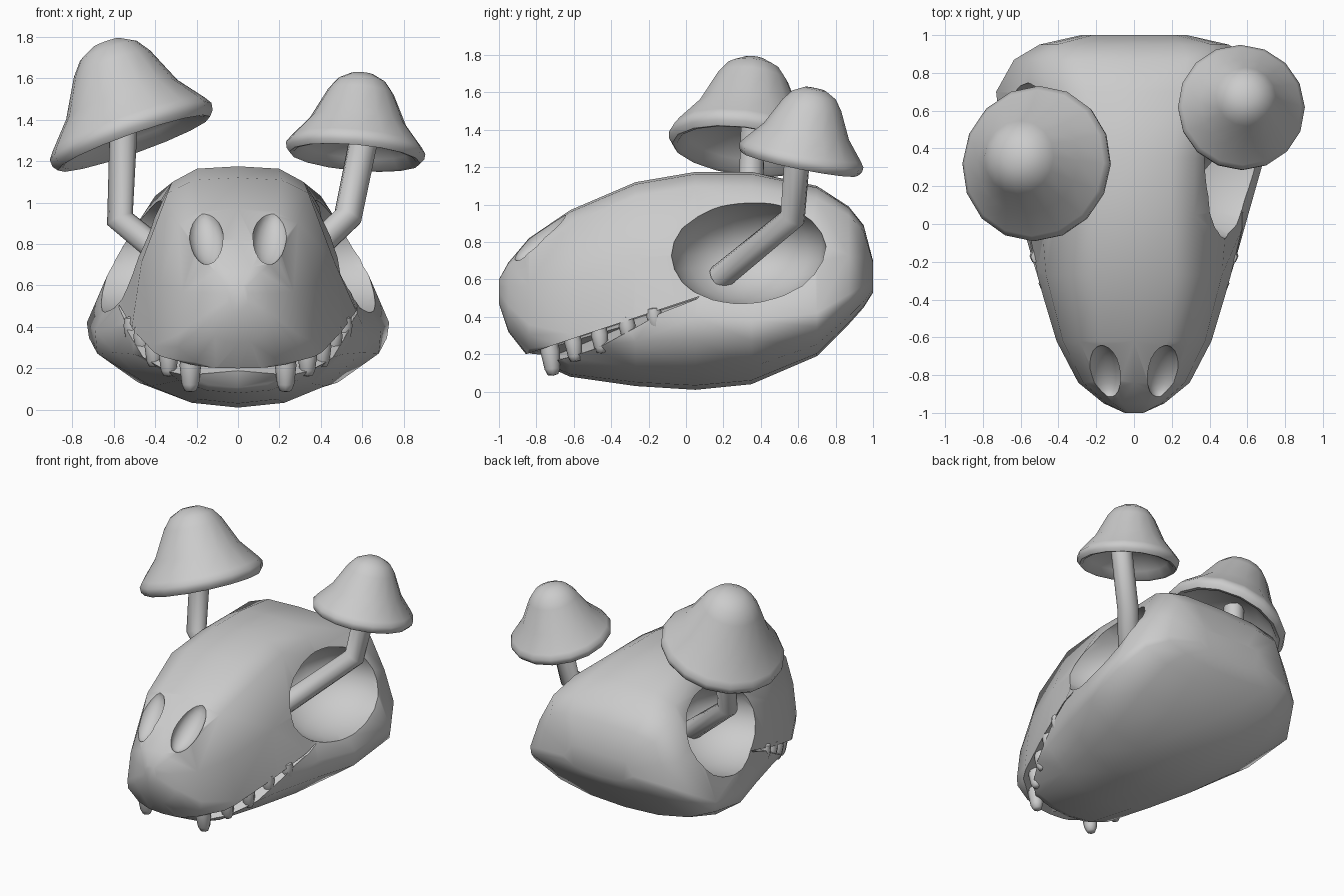
import bpy, bmesh, math
from mathutils import Matrix, Euler

if "Cube" in bpy.data.objects:
    bpy.data.objects.remove(bpy.data.objects["Cube"])


def mesh_object(name, bm):
    bmesh.ops.recalc_face_normals(bm, faces=bm.faces)
    me = bpy.data.meshes.new(name)
    bm.to_mesh(me)
    bm.free()
    ob = bpy.data.objects.new(name, me)
    bpy.context.collection.objects.link(ob)
    return ob


def smooth(ob, angle=40):
    bpy.ops.object.select_all(action='DESELECT')
    ob.select_set(True)
    bpy.context.view_layer.objects.active = ob
    bpy.ops.object.shade_smooth_by_angle(angle=math.radians(angle))


def loft(name, rings):
    """Skin closed rings of equal length and cap both ends."""
    bm = bmesh.new()
    rows = [[bm.verts.new(p) for p in r] for r in rings]
    for a, b in zip(rows, rows[1:]):
        for i in range(len(a)):
            j = (i + 1) % len(a)
            bm.faces.new((a[i], a[j], b[j], b[i]))
    bm.faces.new(rows[0])
    bm.faces.new(rows[-1][::-1])
    return mesh_object(name, bm)


def lathe(name, profile, sides, lean=(0, 0)):
    """Spin (radius, height) points; zero-radius ends become points."""
    bm = bmesh.new()
    rows = []
    for r, h in profile:
        n = sides if r > 0 else 1
        rows.append([bm.verts.new((r * math.cos(2 * math.pi * i / sides) + lean[0] * h,
                                   r * math.sin(2 * math.pi * i / sides) + lean[1] * h, h))
                     for i in range(n)])
    for a, b in zip(rows, rows[1:]):
        for i in range(sides):
            j = (i + 1) % sides
            quad = [a[i % len(a)], a[j % len(a)], b[j % len(b)], b[i % len(b)]]
            bm.faces.new(list(dict.fromkeys(quad)))
    return mesh_object(name, bm)


def ellipsoid(name, loc, radii, rot):
    bm = bmesh.new()
    m = Matrix.LocRotScale(loc, Euler(rot), radii)
    bmesh.ops.create_uvsphere(bm, u_segments=18, v_segments=12, radius=1, matrix=m)
    return mesh_object(name, bm)


def cut(ob, cutter):
    cutter.hide_render = True
    mod = ob.modifiers.new("cut", 'BOOLEAN')
    mod.operation = 'DIFFERENCE'
    mod.solver = 'EXACT'
    mod.object = cutter
    bpy.context.view_layer.objects.active = ob
    bpy.ops.object.modifier_apply(modifier=mod.name)
    bpy.data.objects.remove(cutter)


# Skull: stations along y (y, top, bottom, widest z, half width, crown half width)
stations = [
    (-1.00, .60, .47, .53, .05, .04),
    (-0.95, .69, .32, .46, .16, .11),
    (-0.84, .82, .18, .36, .295, .20),
    (-0.62, .97, .08, .31, .41, .29),
    (-0.27, 1.12, .03, .38, .515, .34),
    (0.05, 1.175, .01, .40, .605, .32),
    (0.35, 1.175, .04, .38, .69, .32),
    (0.70, 1.10, .19, .42, .73, .40),
    (0.87, .99, .36, .52, .635, .45),
    (0.95, .89, .45, .57, .50, .41),
    (1.00, .70, .53, .60, .28, .22),
]


def section(y, top, bot, zw, w, tw):
    h, d = top - zw, zw - bot
    mid = .72 if y < 0 else .6
    half = [(.62 * tw, top - .015 * h), (tw, top - .1 * h),
            (tw + mid * (w - tw), zw + .45 * h), (w, zw), (.985 * w, zw - .32 * d),
            (.70 * w, bot + .27 * d), (.37 * w, bot + .06 * d)]
    pts = [(0, top)] + half + [(0, bot)] + [(-x, z) for x, z in reversed(half)]
    return [(x, y, z) for x, z in pts]


skull = loft("skull", [section(*s) for s in stations])

# Mouth gap: a wedge on each side, open under the front of the upper jaw
outer = [(-1.1, .2), (-.87, .195), (.1, .52), (.08, .5), (-.3, .26), (-.66, .12),
         (-.60, -.1), (-1.1, -.1)]
inner = [(-.02, -1.1, .2), (-.02, -.87, .195), (.48, .06, .505), (.47, .05, .495),
         (.35, -.3, .36), (-.02, -.71, .19), (-.02, -.60, -.1), (-.02, -1.1, -.1)]
for s in (-1, 1):
    cut(skull, loft("mouth_cutter", [[(s * .8, y, z) for y, z in outer],
                                     [(s * x, y, z) for x, y, z in inner]]))

# Eye sockets and nostrils
for s in (-1, 1):
    cut(skull, ellipsoid("socket_cutter", (s * .55, .33, .75), (.44, .42, .285), (.06, 0, 0)))
    cut(skull, ellipsoid("nostril_cutter", (s * .155, -.785, .835), (.085, .075, .185),
                         (-.8, s * .15, 0)))
smooth(skull, 52)

# Teeth (x, y, top, bottom, radius)
teeth = [(.23, -.71, .30, .085, .052), (.335, -.59, .33, .16, .047),
         (.405, -.45, .37, .205, .046), (.46, -.305, .41, .27, .045),
         (.51, -.16, .455, .33, .043)]
for s in (-1, 1):
    for i, (x, y, top, bot, r) in enumerate(teeth):
        h = top - bot
        t = lathe(f"tooth_{'left' if s < 0 else 'right'}_{i + 1}",
                  [(0, 0), (.55 * r, .03 * h), (.8 * r, .18 * h), (r, .6 * h),
                   (.85 * r, .92 * h), (0, h)], 8)
        t.location = (s * x, y, bot)
        t.rotation_euler = (.12, 0, 0)
        smooth(t, 60)


# Mushrooms growing out of the sockets
def stem(name, points, radius):
    cu = bpy.data.curves.new(name, 'CURVE')
    cu.dimensions = '3D'
    cu.bevel_depth = radius
    cu.bevel_resolution = 3
    cu.use_fill_caps = True
    sp = cu.splines.new('POLY')
    sp.points.add(len(points) - 1)
    for p, co in zip(sp.points, points):
        p.co = (*co, 1)
    ob = bpy.data.objects.new(name, cu)
    bpy.context.collection.objects.link(ob)
    bpy.ops.object.select_all(action='DESELECT')
    ob.select_set(True)
    bpy.context.view_layer.objects.active = ob
    bpy.ops.object.convert(target='MESH')
    smooth(bpy.context.view_layer.objects.active, 55)


def cap(name, loc, rot, size, lean):
    profile = [(0, .16), (.2, .13), (.32, .05), (.365, -.005), (.39, -.01), (.41, .015),
               (.414, .05), (.39, .085), (.285, .21), (.195, .39), (.145, .455), (.07, .495), (0, .5)]
    ob = lathe(name, profile, 16, lean)
    ob.location, ob.rotation_euler, ob.scale = loc, rot, (size,) * 3
    smooth(ob, 60)


stem("stem_left", [(-.18, .2, .6), (-.57, .34, .92), (-.55, .36, 1.43)], .068)
stem("stem_right", [(.19, .18, .61), (.53, .57, .93), (.61, .60, 1.32)], .07)
cap("cap_left", (-.505, .315, 1.295), (-.12, -.34, 0), 1.0, (.07, -.02))
cap("cap_right", (.565, .61, 1.225), (-.2, .09, 0), .815, (0, 0))
